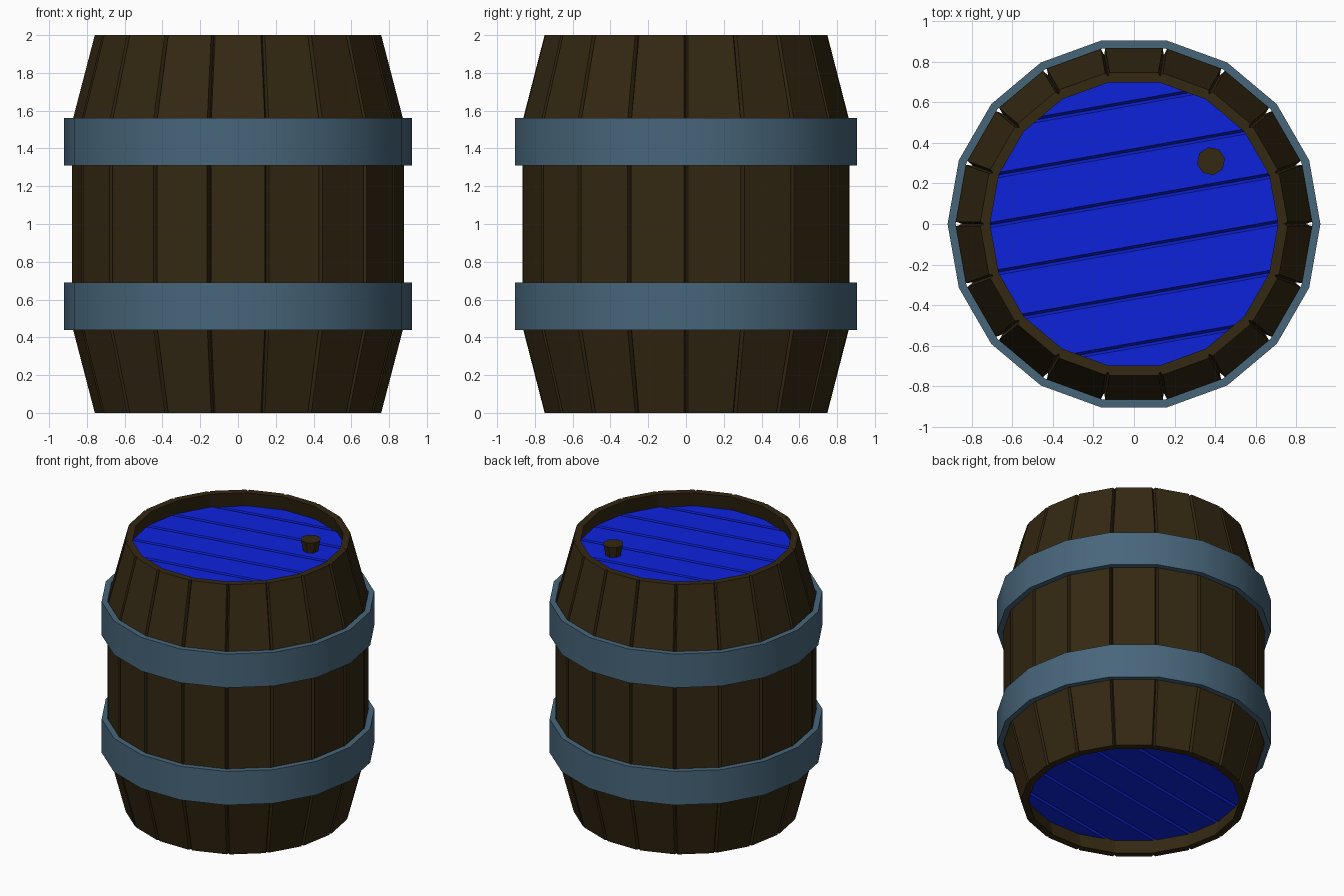
import bpy, bmesh, math
from mathutils import Vector, Matrix

if "Cube" in bpy.data.objects:
    bpy.data.objects.remove(bpy.data.objects["Cube"], do_unlink=True)

SIDES = 18
LID_Z = 1.89


def material(name, rgb):
    m = bpy.data.materials.new(name)
    m.use_nodes = True
    m.diffuse_color = (*rgb, 1)
    bsdf = next(n for n in m.node_tree.nodes if n.type == 'BSDF_PRINCIPLED')
    bsdf.inputs["Base Color"].default_value = (*rgb, 1)
    return m


wood = material("dark wood", (0.034, 0.021, 0.006))
steel = material("blue grey steel", (0.064, 0.132, 0.195))
blue = material("deep blue", (0.004, 0.016, 0.72))


def finish(name, bm, mat, smooth=False):
    me = bpy.data.meshes.new(name)
    bm.to_mesh(me)
    bm.free()
    me.materials.append(mat)
    if smooth:
        me.shade_smooth()
        me.set_sharp_from_angle(angle=math.radians(30))
    ob = bpy.data.objects.new(name, me)
    bpy.context.collection.objects.link(ob)
    return ob


def corner(r, k):
    a = math.tau * k / SIDES
    return Vector((r * math.cos(a), r * math.sin(a), 0))


def polygon(r, z):
    return [corner(r, k) + Vector((0, 0, z)) for k in range(SIDES)]


def grooved_polygon(r, z, depth, half=0.011):
    """Polygon whose corners are notched inwards to part the staves."""
    pts = []
    for k in range(SIDES):
        c = corner(r, k)
        before = (corner(r, k - 1) - c).normalized() * half
        after = (corner(r, k + 1) - c).normalized() * half
        pts += [c + before, corner(r - depth, k), c + after]
    return [p + Vector((0, 0, z)) for p in pts]


def closed_loft(rings):
    """Join rings one to the next and the last back to the first."""
    bm = bmesh.new()
    loops = [[bm.verts.new(p) for p in ring] for ring in rings]
    n = len(loops[0])
    for i, a in enumerate(loops):
        b = loops[(i + 1) % len(loops)]
        for j in range(n):
            bm.faces.new((a[j], a[(j + 1) % n], b[(j + 1) % n], b[j]))
    bmesh.ops.recalc_face_normals(bm, faces=bm.faces)
    return bm


# Staves: outer wall going up, inner wall coming down
outer = [(0.76, 0, 0.02), (0.88, 0.46, 0.033), (0.88, 1.54, 0.033), (0.76, 2, 0.02)]
inner = [(0.71, 2, 0), (0.82, 1.54, 0), (0.82, 0.46, 0), (0.71, 0, 0)]
finish("staves", closed_loft([grooved_polygon(*p) for p in outer + inner]), wood)

# Metal hoops
for name, z in (("lower_hoop", 0.44), ("upper_hoop", 1.31)):
    profile = [(0.92, z), (0.92, z + 0.25), (0.88, z + 0.25), (0.88, z)]
    finish(name, closed_loft([polygon(*p) for p in profile]), steel, smooth=True)


# Planked lids with V grooves between the boards
def lid(name, z, up):
    bm = bmesh.new()
    bm.faces.new([bm.verts.new(p) for p in polygon(0.755, 0)])
    across = Matrix.Rotation(math.radians(10), 3, 'Z') @ Vector((0, 1, 0))
    centres = [0.236 * (i + 0.5) for i in range(-3, 3)]
    for c in centres:
        for d in (c - 0.013, c, c + 0.013):
            bmesh.ops.bisect_plane(bm, geom=bm.verts[:] + bm.edges[:] + bm.faces[:],
                                   plane_co=across * d, plane_no=across)
    for v in bm.verts:
        if any(abs(v.co.dot(across) - c) < 1e-4 for c in centres):
            v.co.z -= 0.03 * up
        v.co.z += z
    if up < 0:
        bmesh.ops.reverse_faces(bm, faces=bm.faces)
    finish(name, bm, blue)


lid("top_lid", LID_Z, 1)
lid("bottom_lid", 2 - LID_Z, -1)

# Tapered stopper in the top lid
bm = bmesh.new()
bmesh.ops.create_cone(bm, cap_ends=True, segments=8, radius1=0.05, radius2=0.07, depth=0.1,
                      matrix=Matrix.Translation((0.38, 0.31, LID_Z + 0.03))
                      @ Matrix.Rotation(math.radians(10), 4, 'Z'))
finish("stopper", bm, wood)
